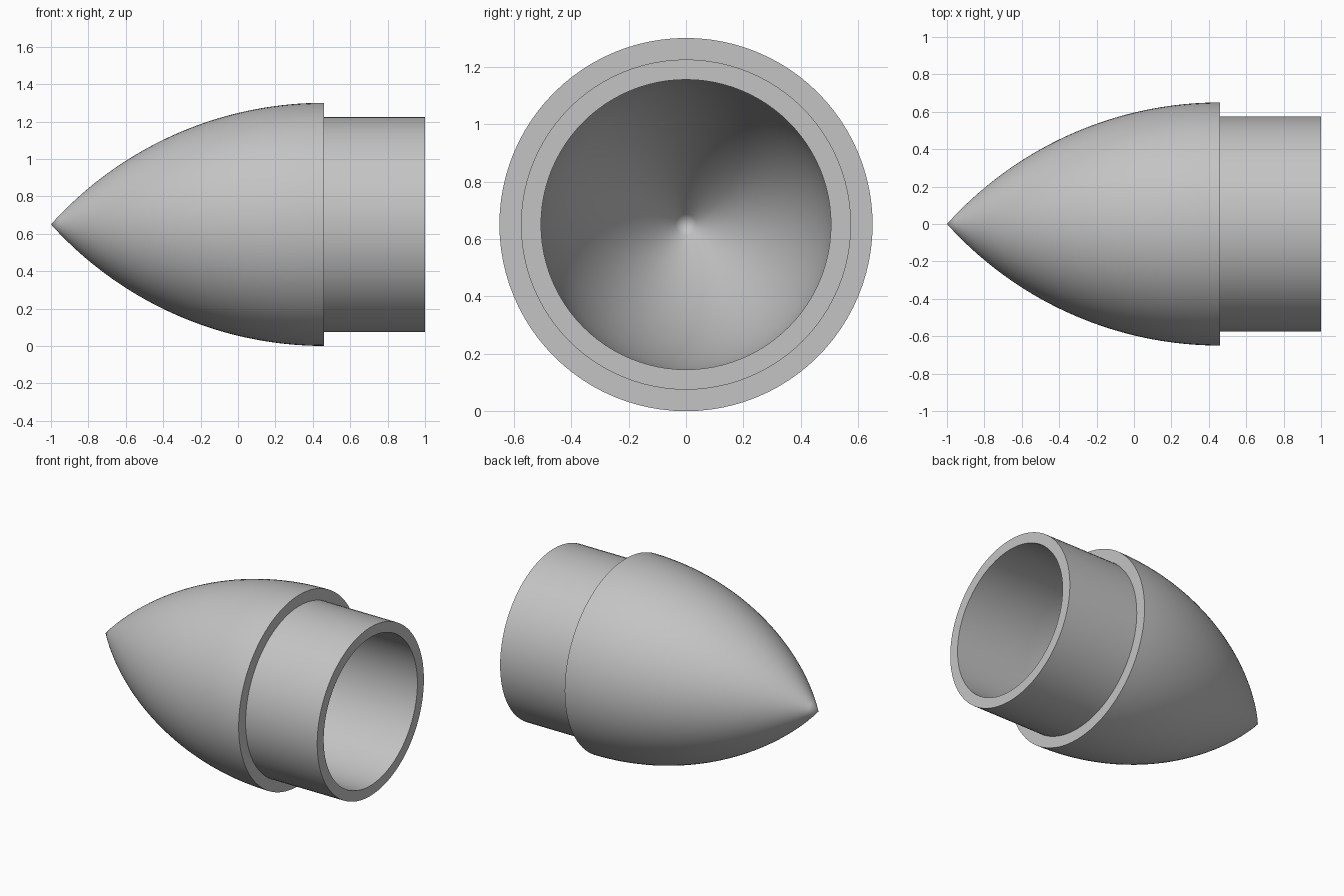
import bpy
import bmesh
from math import sqrt, pi, cos, sin, radians

cube = bpy.data.objects.get("Cube")
if cube:
    bpy.data.objects.remove(cube, do_unlink=True)

SEGMENTS = 96
RADIUS, TIP_X, BASE_X, END_X = 0.65, -1.0, 0.46, 1.0
COLLAR_OUT, BORE = 0.575, 0.505

# Single plain grey
grey = bpy.data.materials.new("plain_grey")
grey.use_nodes = True
colour = (0.55, 0.55, 0.55, 1)
grey.diffuse_color = colour
grey.node_tree.nodes["Principled BSDF"].inputs["Base Color"].default_value = colour

# Arc that is tangent to the cylinder at the base and meets the axis at the tip
length = BASE_X - TIP_X
arc_radius = (RADIUS ** 2 + length ** 2) / (2 * RADIUS)
arc_drop = arc_radius - RADIUS


def ogive(wall, steps=32):
    """Tip-to-base points of the nose curve, moved inward by the wall."""
    r = arc_radius - wall
    depth = sqrt(r * r - arc_drop * arc_drop)
    pts = []
    for i in range(steps + 1):
        d = depth * (1 - i / steps)
        pts.append((BASE_X - d, max(0.0, sqrt(r * r - d * d) - arc_drop)))
    pts[0] = (BASE_X - depth, 0.0)
    return pts


def lathe(name, profile):
    """Spin a profile of (x, radius) about the x axis."""
    bm = bmesh.new()
    rings = []
    for x, r in profile:
        if r < 1e-6:
            rings.append([bm.verts.new((x, 0, RADIUS))] * SEGMENTS)
        else:
            angles = [2 * pi * k / SEGMENTS for k in range(SEGMENTS)]
            rings.append([bm.verts.new((x, r * cos(a), RADIUS + r * sin(a))) for a in angles])
    for a, b in zip(rings, rings[1:]):
        for k in range(SEGMENTS):
            n = (k + 1) % SEGMENTS
            corners = list(dict.fromkeys((a[k], a[n], b[n], b[k])))
            bm.faces.new(corners)
    bmesh.ops.recalc_face_normals(bm, faces=bm.faces)
    mesh = bpy.data.meshes.new(name)
    bm.to_mesh(mesh)
    bm.free()
    mesh.materials.append(grey)
    obj = bpy.data.objects.new(name, mesh)
    bpy.context.collection.objects.link(obj)
    bpy.ops.object.select_all(action="DESELECT")
    obj.select_set(True)
    bpy.context.view_layer.objects.active = obj
    bpy.ops.object.shade_smooth_by_angle(angle=radians(30))
    return obj


# Outer nose, shoulder step, collar, open end, bore and hollow inside of the nose
outer = ogive(0)
collar = [(BASE_X, COLLAR_OUT), (END_X, COLLAR_OUT), (END_X, BORE)]
inner = ogive(RADIUS - BORE)[::-1]
lathe("hollow_nose_cone", outer + collar + inner)
